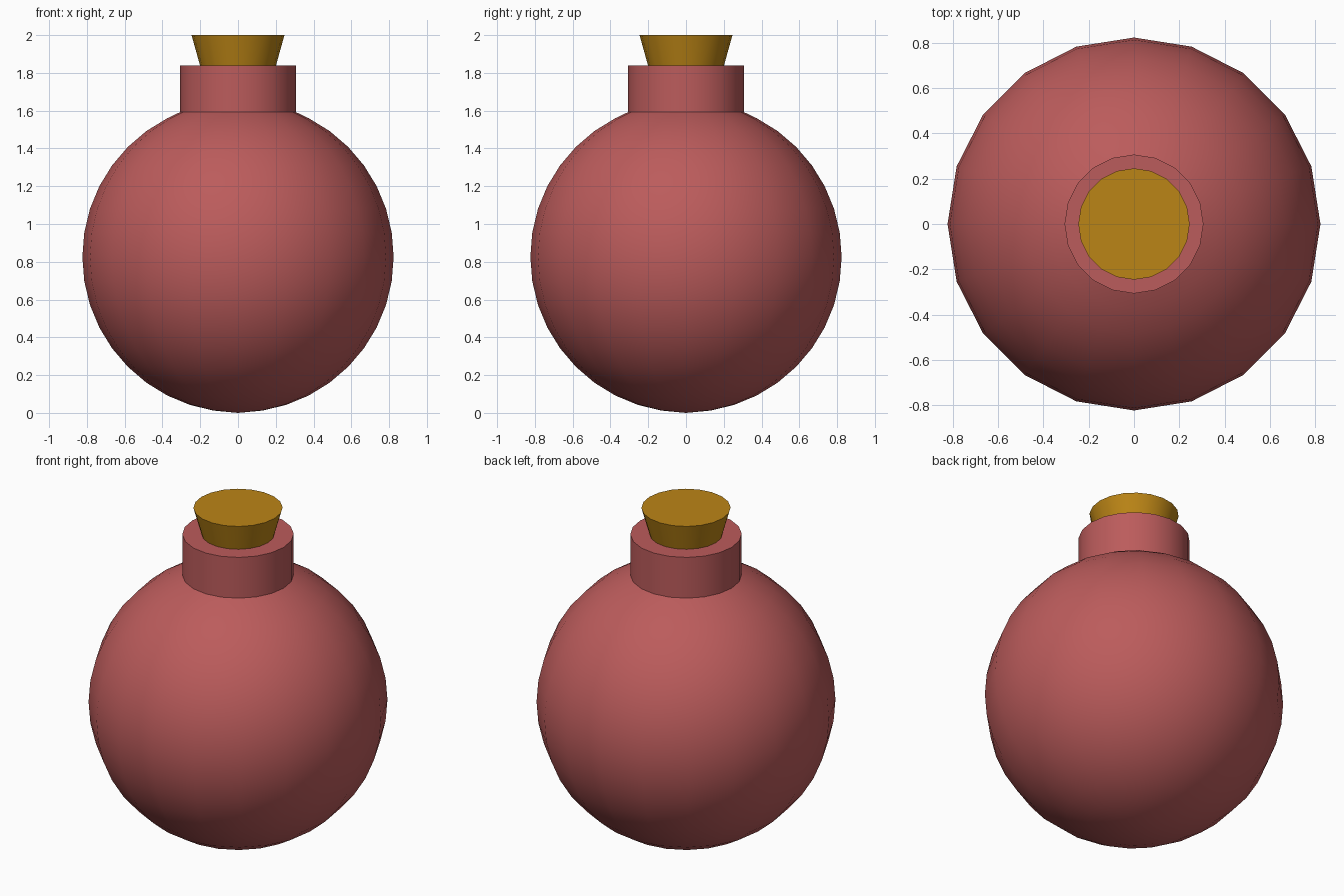
import bpy, bmesh
from math import sin, cos, radians, tau

if "Cube" in bpy.data.objects:
    bpy.data.objects.remove(bpy.data.objects["Cube"])

SIDES = 20


def material(name, rgb):
    m = bpy.data.materials.new(name)
    m.diffuse_color = (*rgb, 1)
    m.use_nodes = True
    m.node_tree.nodes["Principled BSDF"].inputs["Base Color"].default_value = m.diffuse_color
    return m


def lathe(name, profile, mat):
    """Revolve (radius, z) points, listed bottom to top, about the z axis."""
    bm = bmesh.new()
    rings = []
    for r, z in profile:
        if r < 1e-5:
            rings.append([bm.verts.new((0, 0, z))] * SIDES)
        else:
            rings.append([bm.verts.new((r * cos(tau * i / SIDES), r * sin(tau * i / SIDES), z))
                          for i in range(SIDES)])
    for a, b in zip(rings, rings[1:]):
        for i in range(SIDES):
            j = (i + 1) % SIDES
            bm.faces.new(list(dict.fromkeys((a[i], a[j], b[j], b[i]))))
    # Close open ends with flat caps
    if profile[0][0] > 1e-5:
        bm.faces.new(rings[0][::-1])
    if profile[-1][0] > 1e-5:
        bm.faces.new(rings[-1])
    bmesh.ops.recalc_face_normals(bm, faces=bm.faces)
    mesh = bpy.data.meshes.new(name)
    bm.to_mesh(mesh)
    bm.free()
    mesh.materials.append(mat)
    ob = bpy.data.objects.new(name, mesh)
    bpy.context.collection.objects.link(ob)
    bpy.ops.object.select_all(action='DESELECT')
    ob.select_set(True)
    bpy.context.view_layer.objects.active = ob
    bpy.ops.object.shade_smooth_by_angle(angle=radians(30))
    return ob


red = material("red_glass", (0.5, 0.106, 0.106))
brown = material("cork", (0.5, 0.235, 0.008))

# Round flask body running up into the straight neck
R, CZ = 0.824, 0.826
ball = [(R * sin(radians(a)), CZ - R * cos(radians(a))) for a in range(0, 154, 9)]
ball[0] = (0, CZ - R)
ball[0] = (0, 0)
lathe("flask", ball + [(0.307, 1.592), (0.307, 1.84)], red)

# Tapered stopper, slightly sunk into the neck
lathe("stopper", [(0.19, 1.80), (0.246, 2.0)], brown)
